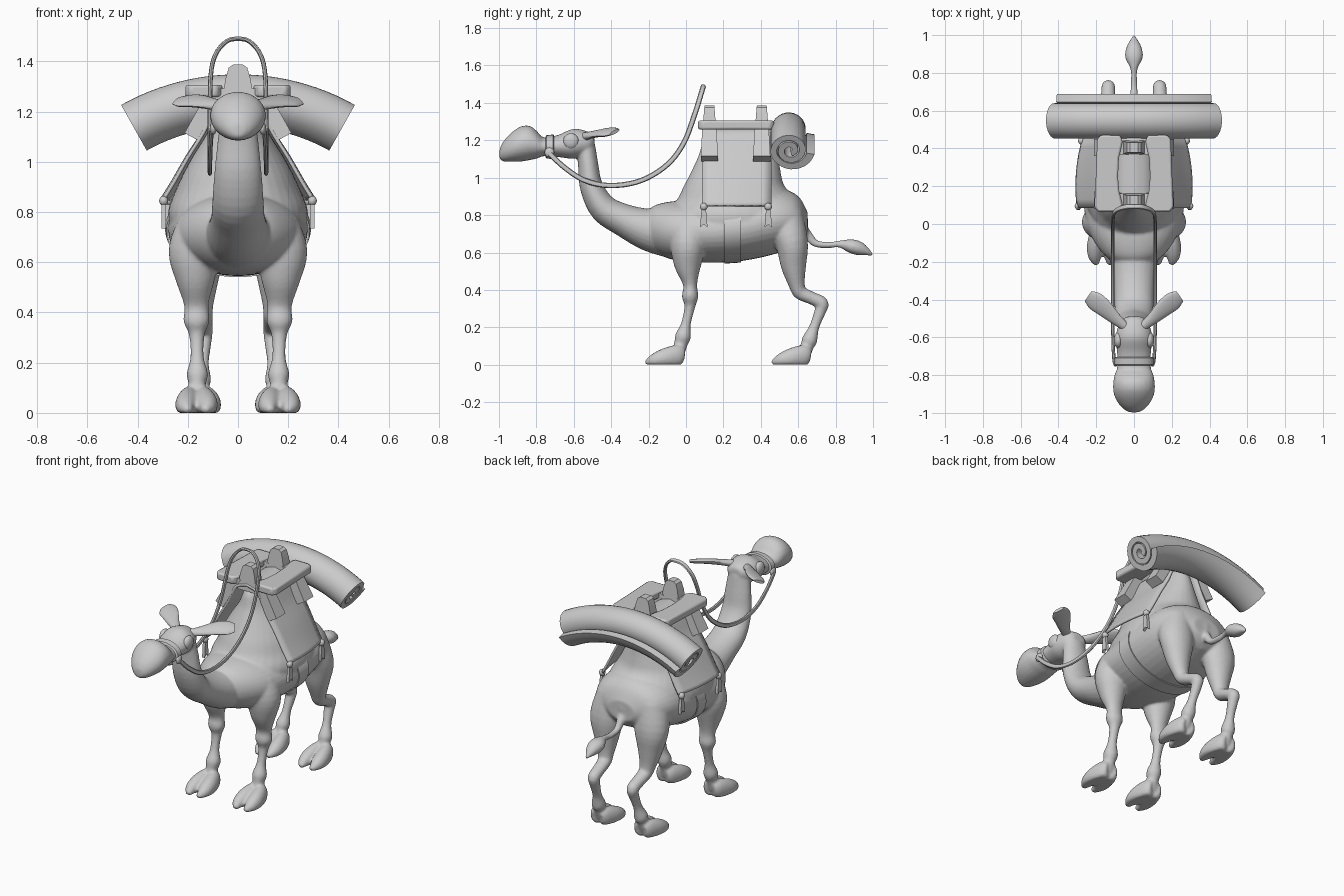
import bpy, bmesh, math
from mathutils import Vector, Matrix

if "Cube" in bpy.data.objects:
    bpy.data.objects.remove(bpy.data.objects["Cube"])

grey = bpy.data.materials.new("plain_grey")
grey.diffuse_color = (0.6, 0.6, 0.6, 1)
grey.use_nodes = True
grey.node_tree.nodes["Principled BSDF"].inputs["Base Color"].default_value = grey.diffuse_color


def finish(name, bm, angle=40):
    bmesh.ops.recalc_face_normals(bm, faces=bm.faces)
    me = bpy.data.meshes.new(name)
    bm.to_mesh(me)
    bm.free()
    ob = bpy.data.objects.new(name, me)
    bpy.context.collection.objects.link(ob)
    me.materials.append(grey)
    shade(ob, angle)
    return ob


def shade(ob, angle):
    bpy.ops.object.select_all(action='DESELECT')
    ob.select_set(True)
    bpy.context.view_layer.objects.active = ob
    bpy.ops.object.shade_smooth_by_angle(angle=math.radians(angle))


def spline(pts, steps):
    """Catmull-Rom through points of any dimension."""
    out = []
    for i in range(len(pts) - 1):
        p0, p1, p2 = pts[max(i - 1, 0)], pts[i], pts[i + 1]
        p3 = pts[min(i + 2, len(pts) - 1)]
        for k in range(steps):
            t = k / steps
            out.append([0.5 * (2 * b + (c - a) * t + (2 * a - 5 * b + 4 * c - d) * t * t
                               + (3 * b - a - 3 * c + d) * t ** 3)
                        for a, b, c, d in zip(p0, p1, p2, p3)])
    return out + [list(pts[-1])]


def tube(bm, pts, side=(1, 0, 0), n=24, steps=4, axis=None):
    """Elliptical loft; each point is x, y, z, side radius, other radius. A given axis keeps rings parallel."""
    path = spline(pts, steps)
    side, rings = Vector(side), []
    for i, p in enumerate(path):
        t = (Vector(path[min(i + 1, len(path) - 1)][:3]) - Vector(path[max(i - 1, 0)][:3])).normalized()
        t = Vector(axis) if axis else t
        side = (side - t * side.dot(t)).normalized()
        up = t.cross(side)
        ring = []
        for k in range(n):
            a = 2 * math.pi * k / n
            v = Vector(p[:3]) + side * math.cos(a) * max(p[3], .003) + up * math.sin(a) * max(p[4], .003)
            v.z = max(v.z, 0)
            ring.append(bm.verts.new(v))
        rings.append(ring)
    for r, q in zip(rings, rings[1:]):
        for k in range(n):
            bm.faces.new((r[k], r[(k + 1) % n], q[(k + 1) % n], q[k]))
    bm.faces.new(rings[0])
    bm.faces.new(rings[-1])


def ball(bm, c, r):
    bmesh.ops.create_uvsphere(bm, u_segments=20, v_segments=12, radius=1,
                              matrix=Matrix.Translation(c) @ Matrix.Diagonal((*r, 1)))


def prism(bm, front, back):
    """Solid between two matching outlines."""
    a, b = [bm.verts.new(v) for v in front], [bm.verts.new(v) for v in back]
    n = len(a)
    for k in range(n):
        bm.faces.new((a[k], a[(k + 1) % n], b[(k + 1) % n], b[k]))
    bm.faces.new(a)
    bm.faces.new(b)


# Animal: trunk, hump, neck, head, legs and tail fused into one skin
bm = bmesh.new()
trunk = [(-.22, .73, .06, .06), (-.18, .73, .14, .115), (-.1, .72, .207, .15), (0, .715, .25, .163),
         (.15, .715, .272, .17), (.3, .735, .28, .18), (.45, .765, .27, .18), (.55, .775, .24, .155),
         (.61, .77, .19, .12), (.65, .755, .09, .06)]
tube(bm, [(0, y, z, a, b) for y, z, a, b in trunk], n=36, axis=(0, 1, 0))
hump = [(.64, .27, .22, .33), (.7, .265, .26, .375), (.77, .265, .278, .388), (.82, .268, .275, .37),
        (.88, .277, .252, .326), (.95, .258, .22, .272), (1.02, .265, .182, .243), (1.12, .28, .12, .212),
        (1.2, .28, .083, .19), (1.24, .28, .055, .16)]
tube(bm, [(0, y, z, a, b) for z, y, a, b in hump], n=36, axis=(0, 0, 1))
neck = [(-.08, .70, .14, .13), (-.2, .722, .125, .113), (-.33, .772, .108, .088), (-.44, .835, .103, .076),
        (-.505, .95, .095, .062), (-.523, 1.07, .083, .054), (-.535, 1.17, .07, .05)]
tube(bm, [(0, y, z, a, b) for y, z, a, b in neck])
head = [(-.49, 1.19, .04, .03), (-.52, 1.185, .075, .06), (-.6, 1.182, .098, .08), (-.68, 1.17, .09, .06),
        (-.76, 1.165, .09, .05), (-.795, 1.175, .102, .072), (-.83, 1.185, .109, .09), (-.87, 1.183, .111, .095),
        (-.91, 1.172, .104, .087), (-.95, 1.155, .083, .07), (-.98, 1.138, .055, .05), (-.997, 1.127, .025, .025)]
tube(bm, [(0, y, z, a, b) for y, z, a, b in head], axis=(0, 1, 0))
front_leg = [(.145, .02, .75, .095, .1), (.172, .01, .64, .105, .095), (.17, .01, .53, .078, .072),
             (.166, .022, .43, .049, .038), (.165, .022, .365, .052, .044), (.164, .02, .31, .031, .029),
             (.163, .0, .22, .027, .026), (.162, -.015, .155, .043, .042), (.163, -.028, .11, .034, .036),
             (.165, -.045, .05, .04, .035)]
hind_leg = [(.135, .52, .78, .1, .11), (.155, .565, .65, .105, .088), (.153, .575, .53, .077, .068),
            (.147, .592, .43, .05, .044), (.142, .612, .385, .042, .038), (.138, .675, .355, .038, .034),
            (.136, .726, .328, .036, .036), (.136, .717, .285, .031, .031), (.142, .685, .2, .026, .027),
            (.148, .662, .135, .041, .041), (.15, .648, .1, .034, .036), (.152, .63, .05, .04, .035)]
for s in (1, -1):
    for leg in (front_leg, hind_leg):
        tube(bm, [(s * p[0], *p[1:]) for p in leg])
        fx, fy = leg[-1][0] * s, leg[-1][1]
        for o in (1, -1):  # two toes per foot
            tube(bm, [(fx + o * .015, fy + .032, .045, .025, .04), (fx + o * .024, fy + .005, .047, .04, .06),
                      (fx + o * .038, fy - .065, .035, .046, .055), (fx + o * .042, fy - .125, .022, .037, .038),
                      (fx + o * .033, fy - .17, .008, .014, .014)], n=16)
tube(bm, [(0, .58, .77, .04, .04), (0, .645, .7, .027, .027), (0, .69, .65, .02, .02), (0, .76, .64, .017, .017),
          (0, .82, .645, .019, .019), (0, .88, .635, .047, .037), (0, .93, .62, .042, .037),
          (0, .975, .6, .02, .018), (0, 1, .585, .004, .004)], n=16)
animal = finish("animal_body", bm)
rm = animal.modifiers.new("fuse", 'REMESH')
rm.mode = 'VOXEL'
rm.voxel_size = .008
sm = animal.modifiers.new("soften", 'SMOOTH')
sm.factor, sm.iterations = .5, 6
for m in ("fuse", "soften"):
    bpy.ops.object.modifier_apply(modifier=m)
shade(animal, 60)

# Ears and eyes
for s, tag in ((1, "right"), (-1, "left")):
    bm = bmesh.new()
    tube(bm, [(s * .05, -.54, 1.22, .024, .022), (s * .1, -.5, 1.23, .034, .018), (s * .165, -.44, 1.242, .05, .016),
              (s * .21, -.405, 1.243, .052, .014), (s * .243, -.382, 1.243, .034, .009)],
         side=(s * .6, -.7, -.4), n=16)
    finish("ear_" + tag, bm)
    bm = bmesh.new()
    ball(bm, (s * .083, -.615, 1.195), (.024, .042, .042))
    finish("eye_" + tag, bm)

# Bridle noseband with side rings
bm = bmesh.new()
tube(bm, [(0, -.705, 1.165, .095, .06), (0, -.71, 1.165, .102, .066), (0, -.745, 1.165, .102, .062),
          (0, -.75, 1.165, .095, .056)], steps=1)
for s in (1, -1):
    ball(bm, (s * .098, -.73, 1.135), (.013, .026, .026))
finish("noseband", bm)

# Rein looping from the muzzle up over the saddle
half = [(.105, -.73, 1.13), (.11, -.65, 1.055), (.112, -.54, .985), (.112, -.4, .958), (.112, -.24, .985),
        (.112, -.1, 1.07), (.112, -.01, 1.19), (.108, .05, 1.35), (.088, .075, 1.43), (.045, .09, 1.48)]
loop = half + [(0, .093, 1.49)] + [(-x, y, z) for x, y, z in reversed(half)]
bm = bmesh.new()
tube(bm, [(*p, .009, .014) for p in loop], n=8, steps=5)
finish("rein", bm)

# Saddle blanket draped over the hump, bowed outwards at mid length
prof = spline([(.3, .85), (.257, .92), (.2, 1.02), (.14, 1.115), (.104, 1.19), (.07, 1.245), (0, 1.268)], 3)
prof = prof + [(-x, z) for x, z in reversed(prof[:-1])]
bm = bmesh.new()
rows = []
for k in range(-4, 5):
    y = .27 + .185 * k / 4
    bow = 1.015 - 1.9 * (y - .2) ** 2
    rows.append([bm.verts.new((x * bow, y, z)) for x, z in prof])
for r, q in zip(rows, rows[1:]):
    for k in range(len(prof) - 1):
        bm.faces.new((r[k], r[k + 1], q[k + 1], q[k]))
blanket = finish("saddle_blanket", bm)
so = blanket.modifiers.new("thickness", 'SOLIDIFY')
so.thickness, so.offset = .014, 0

# Corner tassels
bm = bmesh.new()
for s in (1, -1):
    for y, x in ((.095, .296), (.44, .278)):
        ball(bm, (s * x, y, .845), (.018, .02, .02))
        outline = [(y - .012, .83), (y + .012, .83), (y + .02, .735), (y, .75), (y - .02, .735)]
        prism(bm, [(s * (x - .01), *p) for p in outline], [(s * (x + .008), *p) for p in outline])
finish("tassels", bm, 30)

# Girth strap around the belly
bm = bmesh.new()
rings = []
for y, g in ((.205, .002), (.205, .008), (.295, .008), (.295, .002)):
    f = (y - .15) / .15
    rings.append([bm.verts.new(((.275 + .008 * f + g) * math.cos(a), y,
                                .715 + .02 * f + (.17 + .01 * f + g) * math.sin(a)))
                  for a in [math.pi * (.9 + 1.2 * k / 40) for k in range(41)]])
for r, q in zip(rings, rings[1:] + rings[:1]):
    for k in range(40):
        bm.faces.new((r[k], r[k + 1], q[k + 1], q[k]))
finish("girth_strap", bm)

# Saddle: two pommel frames with splayed arms, and two side pads
for y, tag in ((.125, "front"), (.405, "rear")):
    bm = bmesh.new()
    top = [(-.065, 1.23), (.065, 1.23), (.05, 1.33), (.037, 1.375), (.02, 1.387), (-.02, 1.387), (-.037, 1.375),
           (-.05, 1.33)]
    prism(bm, [(x, y - .038 + (z - 1.24) * .08, z) for x, z in top],
          [(x, y + .038 - (z - 1.24) * .08, z) for x, z in top])
    for s in (1, -1):
        a, b = [(s * .045, 1.29), (s * .11, 1.3)], [(s * .213, 1.115), (s * .162, 1.087)]
        prism(bm, [(x, y - .036, z) for x, z in a] + [(x, y - .046, z) for x, z in b],
              [(x, y + .036, z) for x, z in a] + [(x, y + .046, z) for x, z in b])
    finish("saddle_frame_" + tag, bm, 30)
for s, tag in ((1, "right"), (-1, "left")):
    bm = bmesh.new()
    outline = [(.06, .1), (.085, .065), (.19, .065), (.21, .09), (.2, .3), (.195, .45), (.175, .47),
               (.075, .47), (.06, .44), (.08, .35), (.085, .25), (.078, .17)]
    prism(bm, [(s * x, y, 1.258) for x, y in outline], [(s * x, y, 1.306) for x, y in outline])
    pad = finish("saddle_pad_" + tag, bm, 30)
    bv = pad.modifiers.new("soft_edge", 'BEVEL')
    bv.width, bv.segments = .01, 2

# Rolled rug: spiral strip swept along an arch, loose flap at the back
R, half_angle, N = .857, .512, 24
outer, inner = [], []
for k in range(61):
    t = k / 60
    a = math.radians(-430 + 780 * t)
    flap = max(0, (t - .85) / .15)
    r = .018 + .071 * min(t / .8, 1) + .023 * flap
    thick = .0165 + .005 * flap
    for edge, d in ((outer, thick), (inner, -thick)):
        edge.append(Vector(((r + d) * math.cos(a), (r + d) * math.sin(a))))
bm = bmesh.new()
sections = []
for i in range(N + 1):
    w = half_angle * (2 * i / N - 1)
    sections.append([bm.verts.new(((R + v.y) * math.sin(w), .556 + v.x, 1.255 - R + (R + v.y) * math.cos(w)))
                     for v in outer + inner[::-1]])
n = len(sections[0])
for r, q in zip(sections, sections[1:]):
    for k in range(n):
        bm.faces.new((r[k], r[(k + 1) % n], q[(k + 1) % n], q[k]))
for sec in (sections[0], sections[-1]):
    for k in range(60):
        bm.faces.new((sec[k], sec[k + 1], sec[n - 2 - k], sec[n - 1 - k]))
finish("rolled_rug", bm, 40)
